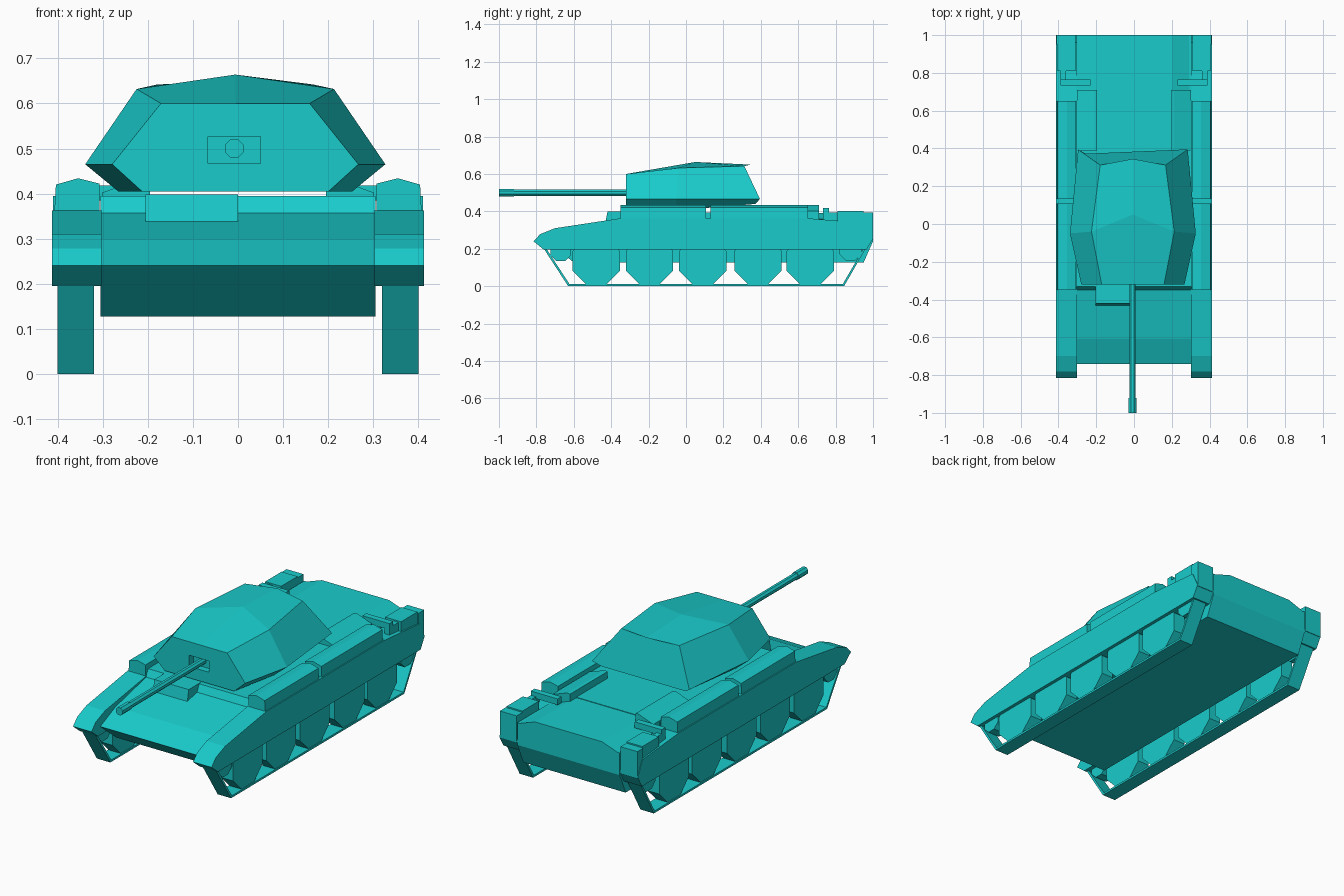
import bpy, bmesh, math

if "Cube" in bpy.data.objects:
    bpy.data.objects.remove(bpy.data.objects["Cube"])

teal = bpy.data.materials.new("teal_paint")
teal.diffuse_color = (0.01, 0.6, 0.6, 1)
teal.use_nodes = True
teal.node_tree.nodes["Principled BSDF"].inputs["Base Color"].default_value = teal.diffuse_color


def loft(name, rings):
    """Skin equal-length point rings and cap both ends."""
    bm = bmesh.new()
    rows = [[bm.verts.new(p) for p in r] for r in rings]
    n = len(rows[0])
    for a, b in zip(rows, rows[1:]):
        for i in range(n):
            bm.faces.new((a[i], a[(i + 1) % n], b[(i + 1) % n], b[i]))
    bm.faces.new(rows[0])
    bm.faces.new(rows[-1])
    bmesh.ops.recalc_face_normals(bm, faces=bm.faces)
    me = bpy.data.meshes.new(name)
    bm.to_mesh(me)
    bm.free()
    me.materials.append(teal)
    ob = bpy.data.objects.new(name, me)
    bpy.context.collection.objects.link(ob)
    return ob


def side_profile(name, yz, x0, x1):
    return loft(name, [[(x, y, z) for y, z in yz] for x in (x0, x1)])


def front_profile(name, xz, y0, y1):
    return loft(name, [[(x, y, z) for x, z in xz] for y in (y0, y1)])


def box(name, x0, x1, y0, y1, z0, z1):
    return front_profile(name, [(x0, z0), (x1, z0), (x1, z1), (x0, z1)], y0, y1)


def ngon(cy, cz, r, n):
    """Polygon standing on a flat side."""
    return [(cy + r * math.cos(2 * math.pi * (i + .5) / n),
             cz + r * math.sin(2 * math.pi * (i + .5) / n)) for i in range(n)]


# Hull body, crew deck and sloped engine deck
side_profile("hull", [(-.60, .127), (-.74, .24), (-.61, .297), (-.35, .357),
                      (1, .36), (1, .24), (.95, .127)], -.305, .305)
side_profile("crew_deck", [(-.35, .355), (-.33, .395), (.655, .395), (.655, .355)], -.305, .305)
front_profile("engine_deck", [(-.305, .355), (-.2, .392), (.2, .392), (.305, .355)], .65, 1)

# Driver's hatch box on the front plate
side_profile("driver_box", [(-.432, .335), (-.42, .398), (-.32, .398), (-.32, .335)], -.205, 0)

# Turret: front, widest and rear cross-sections of a faceted shell
cx = -.006


def section(half):
    left = [(cx - x, y, z) for x, y, z in half]
    right = [(cx + x, y, z) for x, y, z in half]
    return left, right


turret_rings = []
for low, waist, brow, ridge in [
    ((.207, -.32, .405), (.273, -.32, .465), (.165, -.32, .6), (-.32, .6)),
    ((.26, -.05, .405), (.333, -.05, .465), (.219, -.04, .632), (.05, .664)),
    ((.25, .372, .44), (.29, .395, .467), (.173, .312, .642), (.345, .65)),
]:
    left, right = section([low, waist, brow])
    turret_rings.append(left + [(cx, *ridge)] + right[::-1])
turret = loft("turret", turret_rings)

# Gun slot cut in the turret face
slot = box("gun_slot_cutter", -.067, .05, -.36, -.285, .467, .527)
slot.hide_render = True
slot.hide_viewport = False
slot.display_type = 'WIRE'
cut = turret.modifiers.new("gun_slot", 'BOOLEAN')
cut.operation = 'DIFFERENCE'
cut.solver = 'EXACT'
cut.object = slot

# Gun barrel with thicker muzzle
front_profile("gun_barrel", ngon(-.008, .5, .018, 8), -.95, -.27)
front_profile("gun_muzzle", ngon(-.008, .5, .022, 8), -1, -.92)

fender_yz = [(-.815, .24), (-.78, .278), (-.7, .31), (-.35, .363), (.65, .363),
             (.96, .337), (1, .255), (.965, .195), (-.76, .195)]
track_outer = [(-.76, .2), (-.63, 0), (.845, 0), (.96, .2)]
track_inner = [(.948, .2), (.838, .011), (-.623, .011), (-.746, .2)]

for s, side in ((-1, "left"), (1, "right")):
    # Fender running the full length
    side_profile(f"fender_{side}", fender_yz, s * .303, s * .413)

    # Stowage bins with ridged lids
    lid = [(s * x, z) for x, z in ((.307, .35), (.307, .422), (.355, .434),
                                   (.404, .42), (.408, .35))]
    front_profile(f"front_bin_{side}", lid, -.35, .108)
    front_profile(f"rear_bin_{side}", lid, .132, .652)

    # Sloped air intake beside the engine deck
    front_profile(f"air_intake_{side}", [(s * x, z) for x, z in (
        (.195, .37), (.195, .432), (.21, .435), (.302, .402), (.302, .35))], .39, .71)

    # Bent exhaust and rear fender boxes
    box(f"exhaust_cross_{side}", s * .23, s * .39, .732, .765, .385, .418)
    box(f"exhaust_tail_{side}", s * .36, s * .39, .732, .82, .35, .395)
    box(f"rear_box_{side}", s * .31, s * .405, .81, .95, .33, .402)
    box(f"rear_lamp_box_{side}", s * .31, s * .41, .95, 1, .25, .395)

    # Octagonal road wheels, idler and drive sprocket
    for i, y in enumerate((-.48, -.195, .09, .385, .665)):
        side_profile(f"road_wheel_{side}_{i + 1}", ngon(y, .135, .137, 8), s * .325, s * .395)
    side_profile(f"idler_{side}", ngon(-.67, .19, .06, 8), s * .325, s * .395)
    side_profile(f"sprocket_{side}", ngon(.88, .195, .063, 8), s * .325, s * .395)

    # Thin track band
    side_profile(f"track_{side}", track_outer + track_inner, s * .32, s * .4)
